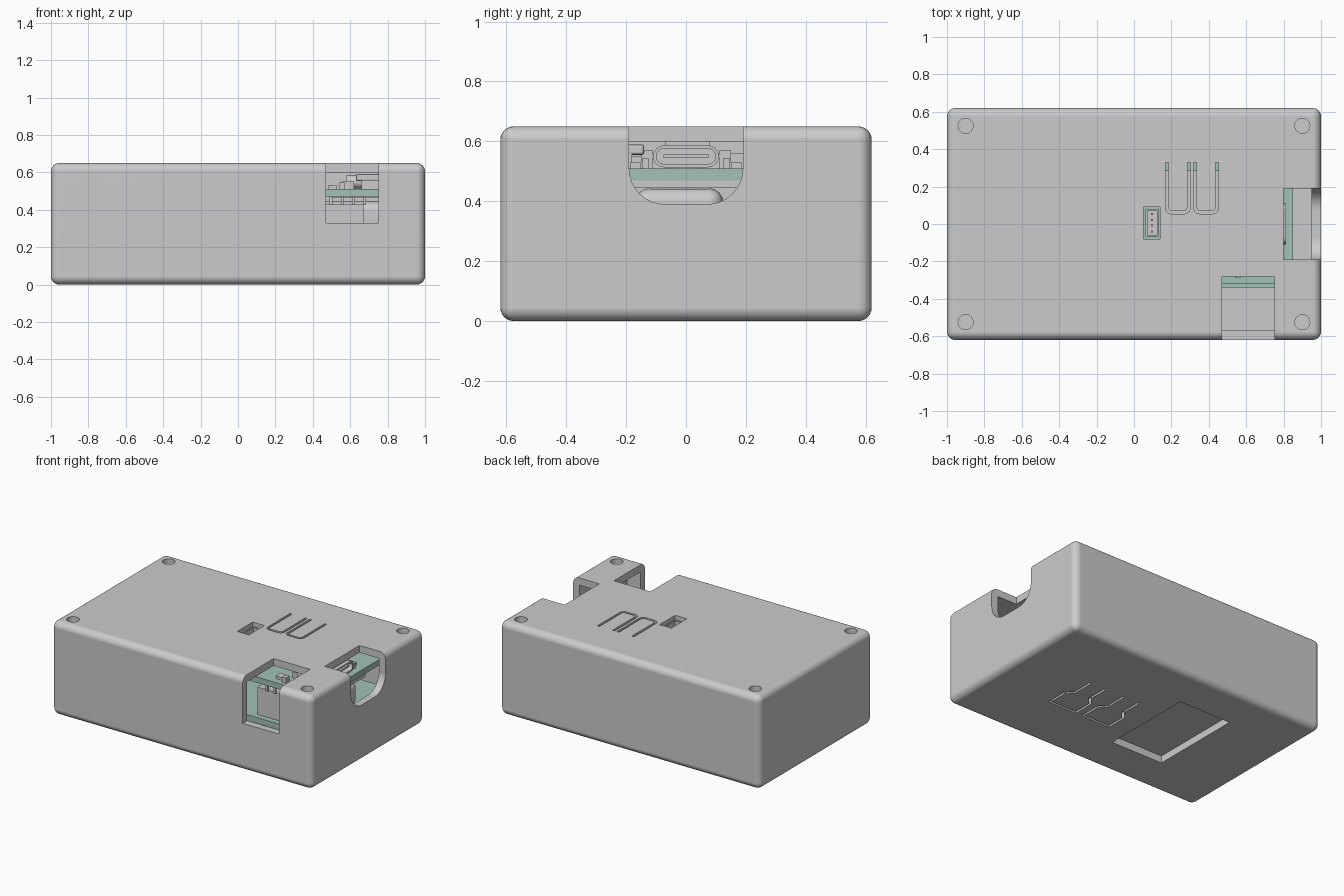
import bpy, bmesh, math
from mathutils import Vector

if "Cube" in bpy.data.objects:
    bpy.data.objects.remove(bpy.data.objects["Cube"])

green = bpy.data.materials.new("board_green")
green.diffuse_color = (0.36, 0.54, 0.47, 1)
green.use_nodes = True
green.node_tree.nodes["Principled BSDF"].inputs["Base Color"].default_value = green.diffuse_color


def from_bmesh(name, bm, mat=None):
    bmesh.ops.recalc_face_normals(bm, faces=bm.faces)
    me = bpy.data.meshes.new(name)
    bm.to_mesh(me)
    bm.free()
    ob = bpy.data.objects.new(name, me)
    bpy.context.collection.objects.link(ob)
    if mat:
        me.materials.append(mat)
    return ob


def box(name, x, y, z, mat=None, bevel=0, seg=4):
    bm = bmesh.new()
    bmesh.ops.create_cube(bm, size=1)
    for v in bm.verts:
        v.co = [(r[0] + r[1]) / 2 + c * (r[1] - r[0]) for c, r in zip(v.co, (x, y, z))]
    if bevel:
        bmesh.ops.bevel(bm, geom=bm.edges[:], offset=bevel, segments=seg, profile=0.5, affect='EDGES')
    return from_bmesh(name, bm, mat)


def prism(name, pts, axis, lo, hi, mat=None):
    """Extrude a closed outline along x or z."""
    bm = bmesh.new()
    put = (lambda u, v: (lo, u, v)) if axis == 'x' else (lambda u, v: (u, v, lo))
    face = bm.faces.new([bm.verts.new(put(u, v)) for u, v in pts])
    ext = bmesh.ops.extrude_face_region(bm, geom=[face])
    step = Vector((hi - lo, 0, 0)) if axis == 'x' else Vector((0, 0, hi - lo))
    bmesh.ops.translate(bm, vec=step, verts=[g for g in ext['geom'] if isinstance(g, bmesh.types.BMVert)])
    return from_bmesh(name, bm, mat)


def arc(cx, cy, r, a0, a1, n=8):
    return [(cx + r * math.cos(math.radians(a0 + (a1 - a0) * i / n)),
             cy + r * math.sin(math.radians(a0 + (a1 - a0) * i / n))) for i in range(n + 1)]


def ribbon(path, w):
    """Outline of an open path given a width, with mitred corners."""
    pts = [Vector(p) for p in path]
    left, right = [], []
    for i, p in enumerate(pts):
        d0 = (p - pts[i - 1]).normalized() if i else (pts[1] - p).normalized()
        d1 = (pts[i + 1] - p).normalized() if i < len(pts) - 1 else d0
        n0, n1 = Vector((-d0.y, d0.x)), Vector((-d1.y, d1.x))
        m = (n0 + n1).normalized()
        m *= w / 2 / m.dot(n0)
        left.append(tuple(p + m))
        right.append(tuple(p - m))
    return left + right[::-1]


def cut(ob, cutter):
    mod = ob.modifiers.new("cut", 'BOOLEAN')
    mod.operation, mod.solver, mod.object = 'DIFFERENCE', 'EXACT', cutter
    bpy.context.view_layer.objects.active = ob
    bpy.ops.object.modifier_apply(modifier=mod.name)
    bpy.data.objects.remove(cutter)


def smooth(ob):
    bpy.ops.object.select_all(action='DESELECT')
    ob.select_set(True)
    bpy.context.view_layer.objects.active = ob
    bpy.ops.object.shade_smooth_by_angle(angle=math.radians(30))
    ob.modifiers.new("normals", 'WEIGHTED_NORMAL').keep_sharp = True


def pill(hw, hh, cz):
    return arc(hw - hh, cz, hh, -90, 90) + arc(-(hw - hh), cz, hh, 90, 270)


# Hollow rounded enclosure
case = box("enclosure", (-1, 1), (-.62, .62), (0, .65), bevel=.045, seg=6)
cut(case, box("cavity", (-.95, .95), (-.57, .57), (.05, .6)))

# Front port opening, through wall and roof
cut(case, box("front_opening", (.47, .75), (-.7, -.28), (.33, .7)))

# Side port opening with rounded lower corners
profile = [(-.19, .7)] + arc(-.07, .51, .12, 180, 270) + arc(.07, .51, .12, 270, 360) + [(.19, .7)]
cut(case, prism("side_opening", profile, 'x', .8, 1.1))

# Screw holes and the posts under them
for sx in (-.9, .9):
    for sy in (-.525, .525):
        cut(case, prism("screw_hole", arc(sx, sy, .04, 0, 348.75, 31), 'z', .55, .7))
        post = prism("screw_post", arc(sx, sy, .065, 0, 348.75, 31), 'z', .04, .598)
        smooth(post)

# Flexible button slits in the roof
for cx in (.235, .385):
    h, r = .058, .025
    path = ([(cx - h, .33)] + arc(cx - h + r, .062 + r, r, 180, 270, 5)
            + arc(cx + h - r, .062 + r, r, 270, 360, 5) + [(cx + h, .33)])
    cut(case, prism("roof_slit", ribbon(path, .016), 'z', .55, .7))

# Flexible paddle slits in the floor
for cx in (.42, .15):
    path = [(cx - .06, .15), (cx - .06, .0), (cx - .105, -.05), (cx - .105, -.19),
            (cx + .105, -.19), (cx + .105, -.05), (cx + .06, .0), (cx + .06, .15)]
    cut(case, prism("floor_slit", ribbon(path, .014), 'z', -.05, .1))

# Roof socket hole and floor screen window
cut(case, box("socket_hole", (.05, .14), (-.08, .09), (.55, .7)))
cut(case, box("screen_window", (-.5, -.1), (-.33, .33), (-.05, .1)))
smooth(case)
box("screen", (-.6, -.02), (-.4, .4), (.052, .1))

# Upper and lower circuit boards
box("upper_board", (-.1, .85), (-.32, .5), (.47, .51), green)
box("lower_board", (-.6, .85), (-.34, .5), (.2, .24), green)
box("board_backing", (.5, .845), (-.19, .19), (.445, .469))

# Rounded cell between the boards
cell = box("cell", (.4, .84), (-.17, .125), (.27, .444), bevel=.05)
smooth(cell)

# Side port: metal shell, tongue and back plate
shell = prism("side_port_shell", pill(.11, .037, .55), 'x', .58, .812)
cut(shell, prism("port_hollow", pill(.099, .026, .55), 'x', .62, .9))
smooth(shell)
box("side_port_tongue", (.61, .8), (-.075, .075), (.544, .556))
for s in (-1, 1):
    for a, b, top, front in ((.11, .15, .57, .74), (.125, .145, .545, .8), (.15, .187, .53, .78)):
        box("side_port_part", (.66, front), tuple(sorted((s * a, s * b))), (.51, top))

# Header block and pins below the upper board
box("header_block", (.36, .67), (-.3, -.2), (.24, .43))
for i in range(5):
    x = .43 + i * .06
    box("header_pin", (x, x + .014), (-.31, -.295), (.425, .472))

# Small parts on the upper board near the front
for x0, x1, y0, y1, top in ((.48, .53, -.27, -.22, .53), (.54, .57, -.29, -.25, .545),
                            (.56, .62, -.2, -.12, .55), (.66, .76, -.27, -.18, .56)):
    box("board_part", (x0, x1), (y0, y1), (.51, top))
box("front_slide", (.63, .76), (-.26, -.14), (.555, .59), bevel=.008, seg=2)

# Switches under the roof buttons
for cx in (.235, .385):
    box("button_switch", (cx - .07, cx + .07), (.04, .285), (.51, .56))

# Roof socket with contact pins
socket = box("socket", (.062, .132), (-.068, .08), (.51, .625))
cut(socket, box("socket_hollow", (.072, .124), (-.058, .07), (.53, .7)))
for i in range(4):
    y = -.045 + i * .031
    box("socket_pin", (.092, .102), (y, y + .01), (.525, .6))
